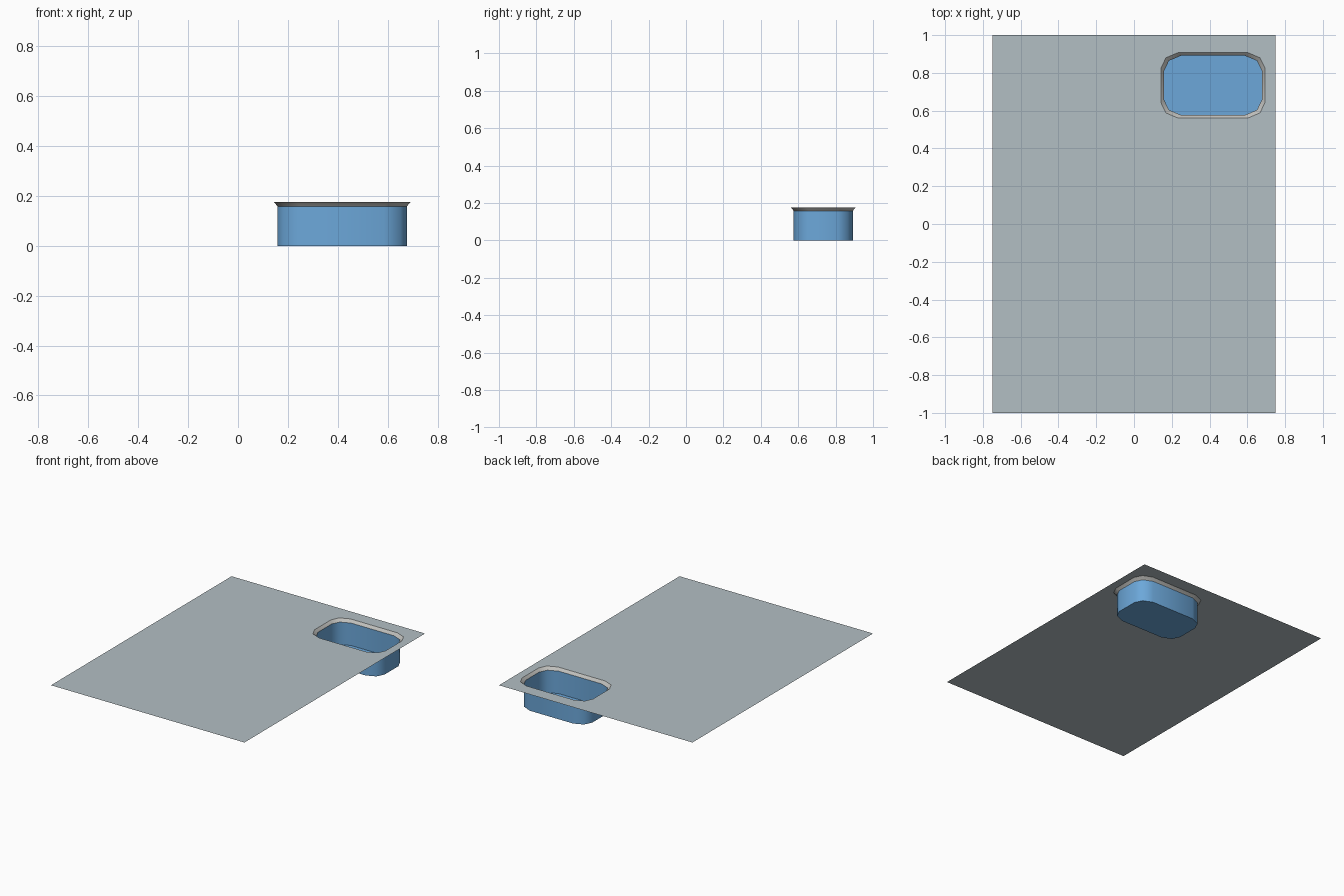
import bpy, bmesh

if "Cube" in bpy.data.objects:
    bpy.data.objects.remove(bpy.data.objects["Cube"])

TOP = 0.176
CX, CY = 0.418, 0.734     # basin centre
HX, HY = 0.259, 0.158     # basin half sizes


def material(name, rgb):
    m = bpy.data.materials.new(name)
    m.diffuse_color = (*rgb, 1)
    m.use_nodes = True
    m.node_tree.nodes["Principled BSDF"].inputs["Base Color"].default_value = m.diffuse_color
    return m


DECK = material("pale grey deck", (0.45, 0.52, 0.55))
RIM = material("neutral grey rim", (0.52, 0.52, 0.50))
BLUE = material("basin blue", (0.15, 0.39, 0.70))


def outline(off, z):
    """Rounded rectangle with faceted corners, counter-clockwise."""
    hx, hy = HX + off, HY + off
    corner = [(0, 0.082), (0.026, 0.028), (0.092, 0)]   # insets from the corner
    pts = []
    for sx, sy in ((1, 1), (-1, 1), (-1, -1), (1, -1)):
        c = corner if sx * sy > 0 else corner[::-1]
        pts += [(CX + sx * (hx - a), CY + sy * (hy - b), z) for a, b in c]
    return pts


def finish(name, bm, mat):
    me = bpy.data.meshes.new(name)
    bm.to_mesh(me)
    bm.free()
    ob = bpy.data.objects.new(name, me)
    bpy.context.collection.objects.link(ob)
    me.materials.append(mat)
    return ob


def loft(name, rings, mat, floor=False):
    """Skin stacked outlines, with faces turned to the inside of the basin."""
    bm = bmesh.new()
    loops = [[bm.verts.new(p) for p in r] for r in rings]
    n = len(loops[0])
    for lo, hi in zip(loops, loops[1:]):
        for i in range(n):
            j = (i + 1) % n
            bm.faces.new((lo[i], hi[i], hi[j], lo[j])).smooth = True
    if floor:
        bm.faces.new(loops[0]).smooth = False
        for e in bm.edges:
            if all(v in loops[0] for v in e.verts):
                e.smooth = False
    return finish(name, bm, mat)


# Blue basin with floor and upright walls
loft("basin", [outline(0, 0), outline(0, 0.157)], BLUE, floor=True)

# Flared rim between basin and deck
loft("rim", [outline(0, 0.157), outline(0.005, 0.164), outline(0.016, TOP)], RIM)

# Thin deck sheet with the basin opening cut out
bm = bmesh.new()
for pts in ([(-0.75, -1, TOP), (0.75, -1, TOP), (0.75, 1, TOP), (-0.75, 1, TOP)],
            outline(0.016, TOP)):
    vs = [bm.verts.new(p) for p in pts]
    for a, b in zip(vs, vs[1:] + vs[:1]):
        bm.edges.new((a, b))
bmesh.ops.triangle_fill(bm, use_beauty=True, edges=bm.edges[:], normal=(0, 0, 1))
for f in bm.faces:
    f.normal_update()
    if f.normal.z < 0:
        f.normal_flip()
finish("deck", bm, DECK)
